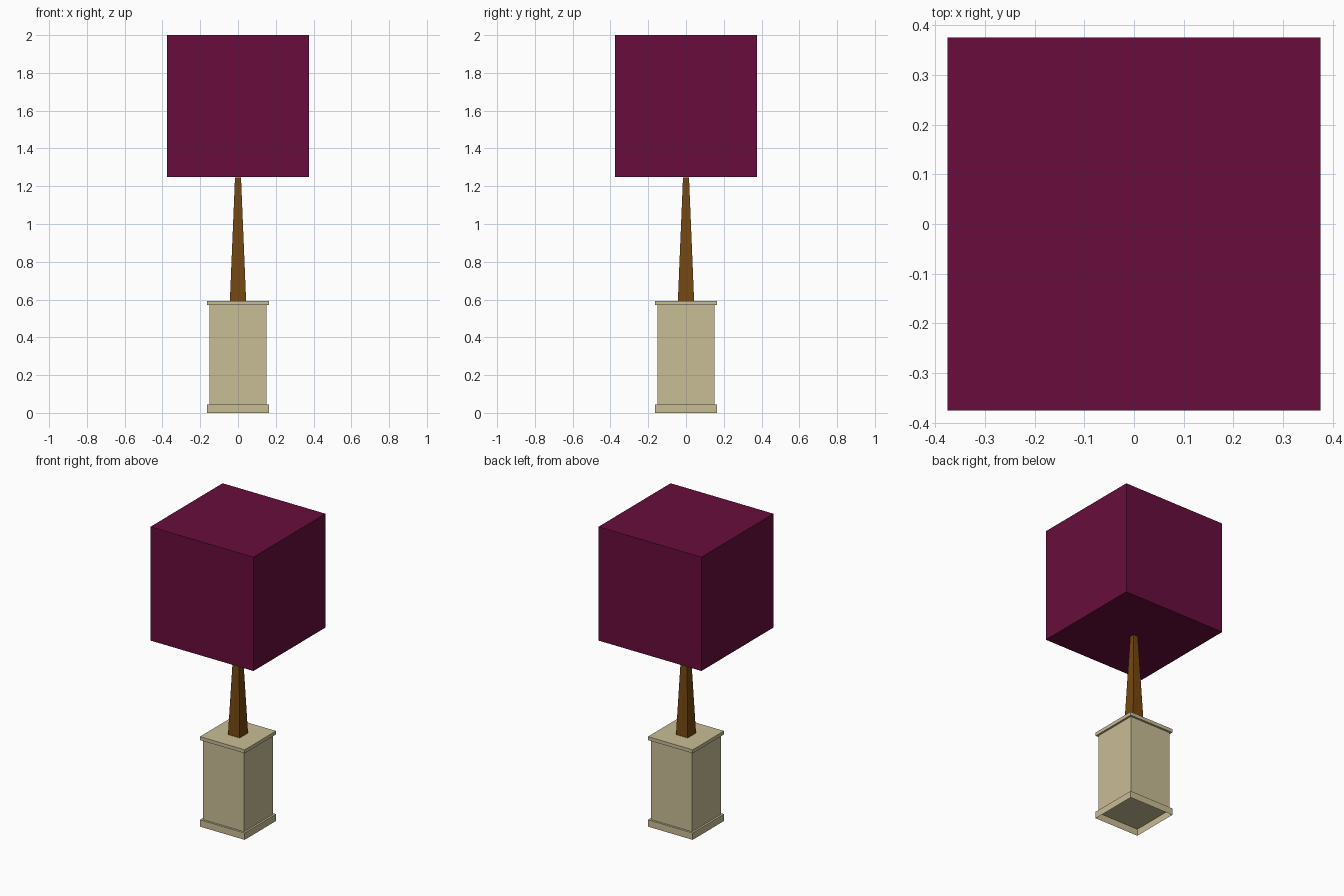
import bpy, bmesh

if "Cube" in bpy.data.objects:
    bpy.data.objects.remove(bpy.data.objects["Cube"])


def material(name, rgb):
    m = bpy.data.materials.new(name)
    m.diffuse_color = (*rgb, 1)
    m.use_nodes = True
    m.node_tree.nodes["Principled BSDF"].inputs["Base Color"].default_value = m.diffuse_color
    return m


def square_part(name, rings, mat, open_bottom=False):
    """Square section lofted through (half width, z) rings, with end caps."""
    bm = bmesh.new()
    loops = [[bm.verts.new((sx * h, sy * h, z))
              for sx, sy in ((-1, -1), (1, -1), (1, 1), (-1, 1))]
             for h, z in rings]
    for a, b in zip(loops, loops[1:]):
        for i in range(4):
            j = (i + 1) % 4
            bm.faces.new((a[i], a[j], b[j], b[i]))
    if not open_bottom:
        bm.faces.new(loops[0][::-1])
    bm.faces.new(loops[-1])
    mesh = bpy.data.meshes.new(name)
    bm.to_mesh(mesh)
    bm.free()
    mesh.materials.append(mat)
    ob = bpy.data.objects.new(name, mesh)
    bpy.context.collection.objects.link(ob)
    return ob


stone = material("stone", (0.584, 0.509, 0.305))
bark = material("bark", (0.174, 0.063, 0.005))
leaf = material("leaf", (0.138, 0.004, 0.045))

# Planter: hollow-bottomed plinth, body and overhanging rim
square_part("planter_base", [(0.163, 0), (0.163, 0.045)], stone, open_bottom=True)
square_part("planter_body", [(0.15, 0.045), (0.15, 0.57)], stone)
square_part("planter_rim", [(0.163, 0.57), (0.163, 0.593)], stone)

# Tapered trunk and cube-clipped foliage
square_part("trunk", [(0.043, 0.593), (0.016, 1.245)], bark)
square_part("foliage", [(0.375, 1.25), (0.375, 2.0)], leaf)
